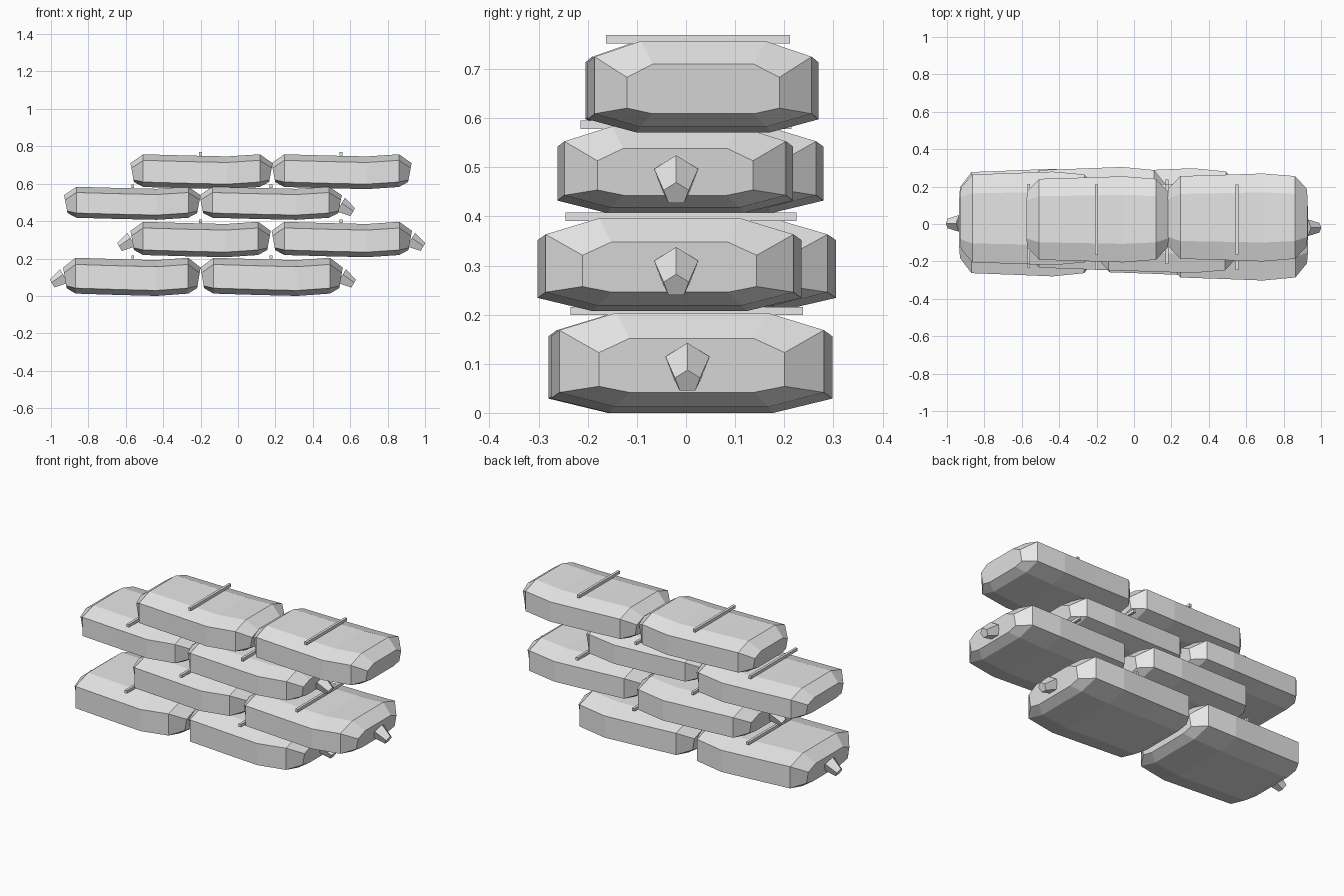
import bpy, bmesh
from mathutils import Vector

if "Cube" in bpy.data.objects:
    bpy.data.objects.remove(bpy.data.objects["Cube"])

mat = bpy.data.materials.new("pale grey canvas")
mat.diffuse_color = (0.8, 0.8, 0.8, 1)
mat.use_nodes = True
mat.node_tree.nodes["Principled BSDF"].inputs["Base Color"].default_value = mat.diffuse_color


def finish(bm, name):
    bmesh.ops.recalc_face_normals(bm, faces=bm.faces)
    me = bpy.data.meshes.new(name)
    bm.to_mesh(me)
    bm.free()
    me.materials.append(mat)
    ob = bpy.data.objects.new(name, me)
    bpy.context.collection.objects.link(ob)
    return ob


# Eight-sided cross-sections as (y, z) fractions of half width and height
HALF_BODY = [(.57, .98), (1, .81), (1, .2), (.58, .06)]
HALF_CAP = [(.44, .73), (.66, .59), (.66, .26), (.44, .2)]


def mirrored(half):
    return half + [(-y, z) for y, z in reversed(half)]


# Stations along the bag: distance fraction, width scale, sag, section
STATIONS = [(0, 1, 0, HALF_CAP), (.09, .94, 0, HALF_BODY),
            (.4, .97, -.035, HALF_BODY), (.68, 1, -.06, HALF_BODY),
            (.91, .94, 0, HALF_BODY), (1, 1, 0, HALF_CAP)]


def sandbag(name, x0, x1, y0, y1, z0, z1):
    bm = bmesh.new()
    mid, half, h = (y0 + y1) / 2, (y1 - y0) / 2, z1 - z0
    rings = []
    for t, w, sag, section in STATIONS:
        ring = []
        for y, z in mirrored(section):
            x = x0 + t * (x1 - x0)
            if t in (0, 1):  # end faces lean outward at the top
                x += (.73 - z) * .035 * (1 if t == 0 else -1)
            ring.append(bm.verts.new((x, mid + y * w * half, z0 + (z + sag) * h)))
        rings.append(ring)
    for a, b in zip(rings, rings[1:]):
        for i in range(8):
            j = (i + 1) % 8
            bm.faces.new((a[i], a[j], b[j], b[i]))
    bm.faces.new(rings[0])
    bm.faces.new(rings[-1])
    finish(bm, name)


def seam(name, x, y0, y1, z):
    bm = bmesh.new()
    bmesh.ops.create_cube(bm, size=1)
    for v in bm.verts:
        v.co = (x + v.co.x * .015, (y0 + y1) / 2 + v.co.y * (y1 - y0), z + v.co.z * .017)
    finish(bm, name)


def tied_end(name, x, y, z, side):
    # Five-sided stub drooping outward from the end of a bag
    bm = bmesh.new()
    bmesh.ops.create_cone(bm, cap_ends=True, segments=5, radius1=.047,
                          radius2=.027, depth=.075)
    ob = finish(bm, name)
    ob.rotation_mode = 'QUATERNION'
    ob.rotation_quaternion = Vector((side * .85, 0, -.5)).to_track_quat('Z', 'Y')
    ob.location = (x + side * .025, y, z)


# Each row: bottom, top, left bag (x0, x1, y0, y1), right bag, seam y range
ROWS = [
    (.0, .208, (-.935, -.2, -.28, .295), (-.2, .56, -.275, .298), (-.235, .238)),
    (.207, .4, (-.575, .175, -.25, .305), (.18, .93, -.302, .235), (-.245, .225)),
    (.407, .587, (-.93, -.2, -.22, .28), (-.205, .555, -.262, .218), (-.215, .215)),
    (.571, .761, (-.575, .185, -.205, .255), (.18, .928, -.2, .27), (-.163, .212)),
]
for r, (z0, z1, left, right, (s0, s1)) in enumerate(ROWS):
    for side, bag in (("left", left), ("right", right)):
        sandbag(f"sandbag_row{r + 1}_{side}", *bag, z0, z1)
        x = {"left": (-.563, -.2), "right": (.176, .55)}[side][r % 2]
        seam(f"seam_row{r + 1}_{side}", x, s0, s1, z1 - .0005)

# Tied ends of the lower bags
for i, (x, y, z, side) in enumerate([
        (-.935, .003, .083, -1), (.56, .003, .083, 1), (-.575, .0, .278, -1),
        (.93, -.02, .278, 1), (.555, -.02, .465, 1)]):
    tied_end(f"tied_end_{i + 1}", x, y, z, side)
